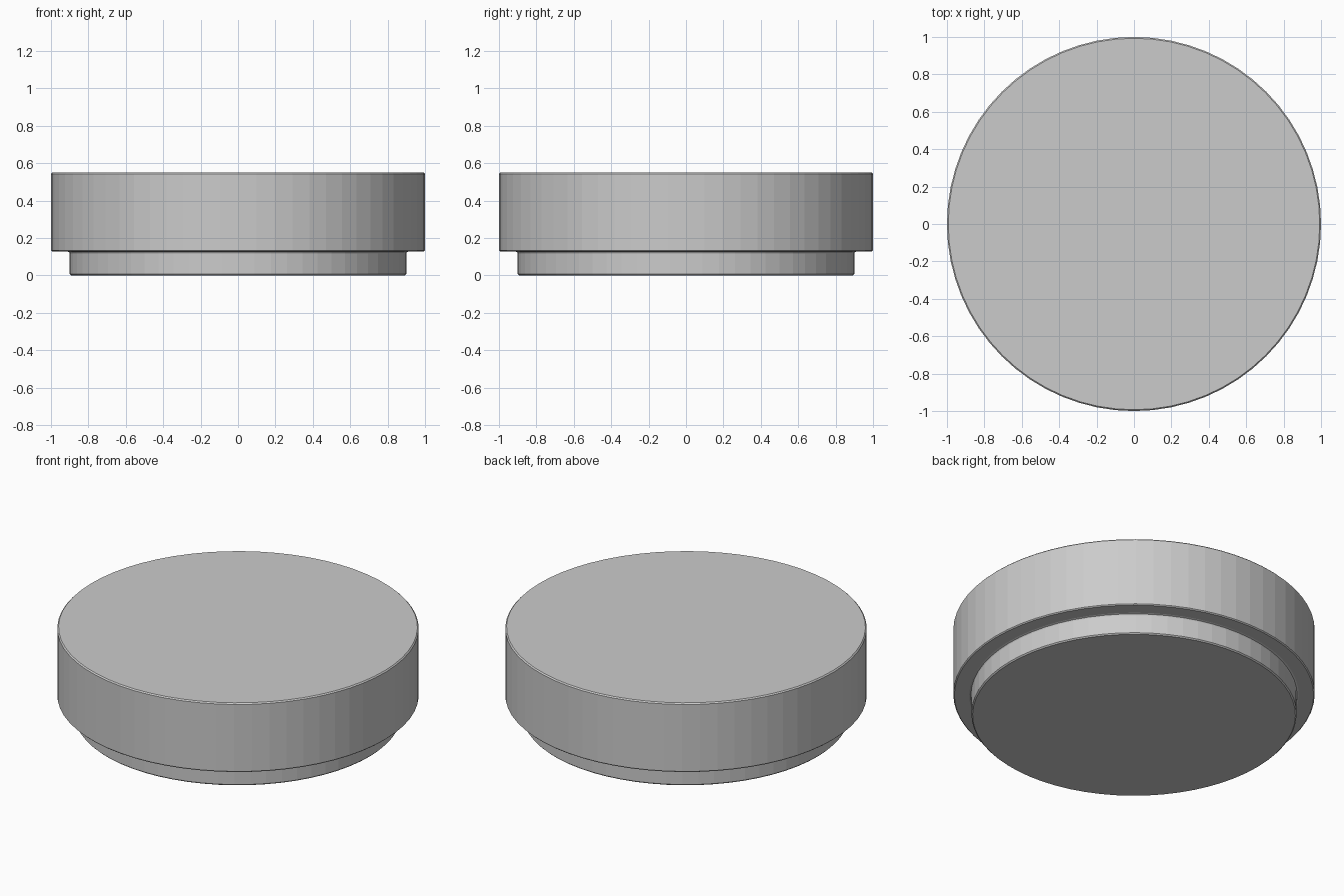
import bpy, bmesh
from math import cos, sin, tau

if "Cube" in bpy.data.objects:
    bpy.data.objects.remove(bpy.data.objects["Cube"])

SIDES = 64


def lathe(name, profile):
    """Revolve (radius, z) points around z and cap both ends."""
    bm = bmesh.new()
    rings = [[bm.verts.new((r * cos(tau * i / SIDES), r * sin(tau * i / SIDES), z))
              for i in range(SIDES)] for r, z in profile]
    for low, high in zip(rings, rings[1:]):
        for i in range(SIDES):
            j = (i + 1) % SIDES
            bm.faces.new((low[i], low[j], high[j], high[i]))
    bm.faces.new(rings[0][::-1])
    bm.faces.new(rings[-1])
    mesh = bpy.data.meshes.new(name)
    bm.to_mesh(mesh)
    bm.free()
    obj = bpy.data.objects.new(name, mesh)
    bpy.context.collection.objects.link(obj)
    return obj


# Stepped disc: narrow foot, small flared fillet, wide body with eased rims
lathe("stepped_disc", [
    (0.893, 0.0), (0.9, 0.007),
    (0.9, 0.118), (0.903, 0.125), (0.912, 0.128),
    (0.994, 0.128), (1.0, 0.134),
    (1.0, 0.543), (0.993, 0.55),
])
